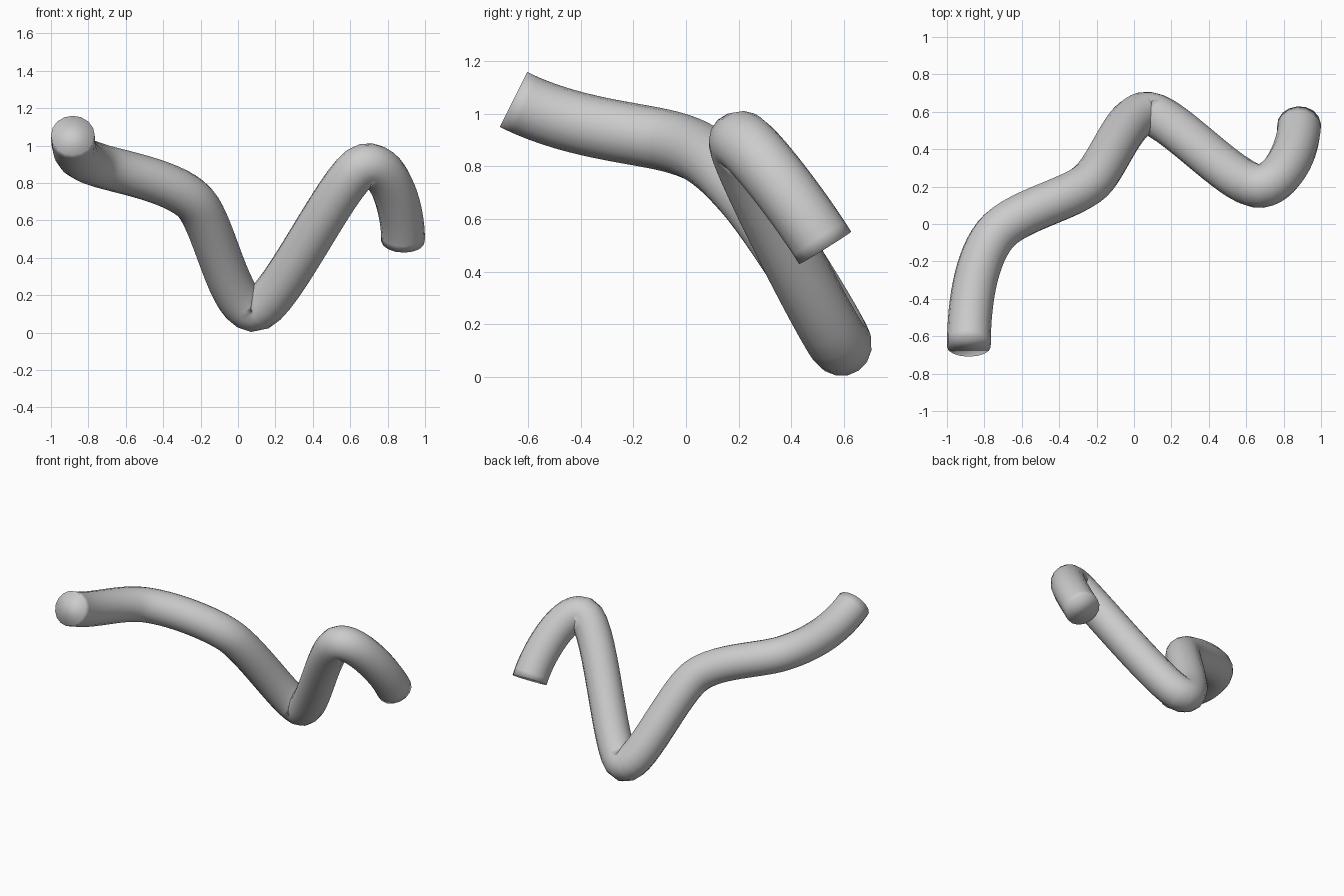
import bpy, bmesh
from mathutils import Vector

if "Cube" in bpy.data.objects:
    bpy.data.objects.remove(bpy.data.objects["Cube"])

R = 0.117
# path knots: position, handle direction (in/out symmetric)
knots = [
    ((-0.883, -0.657, 1.055), (0.0, 0.22, -0.11)),
    ((-0.745, -0.06, 0.895), (0.105, 0.135, -0.035)),
    ((-0.23, 0.228, 0.695), (0.105, 0.10, -0.115)),
    ((0.08, 0.591, 0.119), (0.13, -0.015, -0.018)),
    ((0.68, 0.203, 0.895), (0.13, 0.022, 0.022)),
    ((0.882, 0.53, 0.49), (-0.005, 0.10, -0.16)),
]

# swept tube
cu = bpy.data.curves.new("bent_tube", 'CURVE')
cu.dimensions = '3D'
cu.resolution_u = 14
cu.bevel_depth = R
cu.bevel_resolution = 6
cu.use_fill_caps = True
sp = cu.splines.new('BEZIER')
sp.bezier_points.add(len(knots) - 1)
for bp, (p, h) in zip(sp.bezier_points, knots):
    p, h = Vector(p), Vector(h)
    bp.handle_left_type = bp.handle_right_type = 'FREE'
    bp.co = p
    bp.handle_left = p - h
    bp.handle_right = p + h
tube = bpy.data.objects.new("bent_tube", cu)
bpy.context.collection.objects.link(tube)
bpy.context.view_layer.objects.active = tube
tube.select_set(True)
bpy.ops.object.convert(target='MESH')

# weld the end caps and shade smooth across them
tube = bpy.context.object
bm = bmesh.new()
bm.from_mesh(tube.data)
bmesh.ops.remove_doubles(bm, verts=bm.verts, dist=1e-5)
bmesh.ops.recalc_face_normals(bm, faces=bm.faces)
for f in bm.faces:
    f.smooth = True
for e in bm.edges:
    e.smooth = True
bm.to_mesh(tube.data)
bm.free()
